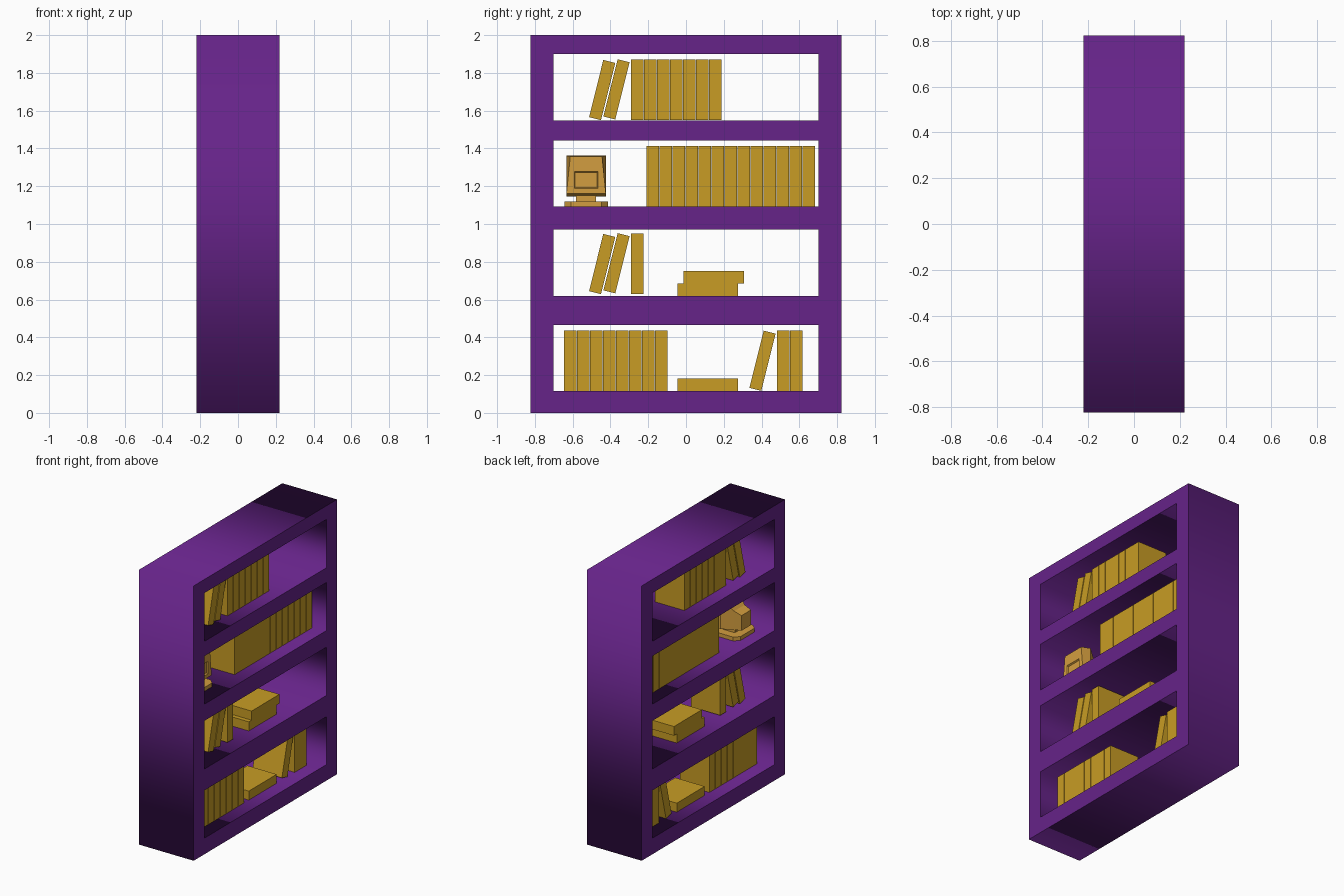
import bpy, bmesh, math
from mathutils import Matrix

if "Cube" in bpy.data.objects:
    bpy.data.objects.remove(bpy.data.objects["Cube"])


def material(name, color):
    m = bpy.data.materials.new(name)
    m.diffuse_color = (*color, 1)
    m.use_nodes = True
    m.node_tree.nodes["Principled BSDF"].inputs["Base Color"].default_value = m.diffuse_color
    return m


PURPLE = material("purple_paint", (0.133, 0.017, 0.25))
OCHRE = material("ochre_cover", (0.58, 0.335, 0.018))
ORANGE = material("orange_plastic", (0.65, 0.34, 0.05))


def add(name, bm, mat):
    bmesh.ops.recalc_face_normals(bm, faces=bm.faces)
    mesh = bpy.data.meshes.new(name)
    bm.to_mesh(mesh)
    bm.free()
    mesh.materials.append(mat)
    ob = bpy.data.objects.new(name, mesh)
    bpy.context.collection.objects.link(ob)
    return ob


def box(name, center, size, mat, tilt=0.0):
    bm = bmesh.new()
    bmesh.ops.create_cube(bm, size=1, matrix=Matrix.Diagonal((*size, 1)))
    ob = add(name, bm, mat)
    ob.location = center
    ob.rotation_euler.x = -math.radians(tilt)
    return ob


def loft(name, sections, mat):
    """Skin a row of matching closed sections and cap both ends."""
    bm = bmesh.new()
    rings = [[bm.verts.new(p) for p in s] for s in sections]
    n = len(rings[0])
    for a, b in zip(rings, rings[1:]):
        for i in range(n):
            j = (i + 1) % n
            bm.faces.new((a[i], a[j], b[j], b[i]))
    bm.faces.new(rings[0])
    bm.faces.new(rings[-1])
    return add(name, bm, mat)


# Case: one rectangular outline with four see-through bays
BAYS = [(0.117, 0.465), (0.62, 0.971), (1.092, 1.442), (1.549, 1.901)]
curve = bpy.data.curves.new("bookcase", 'CURVE')
curve.dimensions = '2D'
curve.fill_mode = 'BOTH'
curve.extrude = 0.22
for w, z0, z1 in [(0.824, 0, 2)] + [(0.702, a, b) for a, b in BAYS]:
    s = curve.splines.new('POLY')
    s.points.add(3)
    for p, (y, z) in zip(s.points, [(-w, z0), (w, z0), (w, z1), (-w, z1)]):
        p.co = (y, z, 0, 1)
    s.use_cyclic_u = True
temp = bpy.data.objects.new("outline", curve)
bpy.context.collection.objects.link(temp)
bpy.context.view_layer.update()
bm = bmesh.new()
bm.from_mesh(temp.to_mesh())
bpy.data.objects.remove(temp)
bmesh.ops.remove_doubles(bm, verts=bm.verts, dist=0.0005)
bm.transform(Matrix(((0, 0, 1, 0), (1, 0, 0, 0), (0, 1, 0, 0), (0, 0, 0, 1))))
add("bookcase", bm, PURPLE)

# Books: upright rows, leaning pairs and flat stacks
THICK, PITCH, HEIGHT, DEPTH = 0.0665, 0.0688, 0.321, 0.237


def upright_row(name, y0, count, z0):
    for i in range(count):
        box(f"{name}_{i + 1}", (0, y0 + THICK / 2 + i * PITCH, z0 + HEIGHT / 2),
            (DEPTH, THICK, HEIGHT), OCHRE)


def leaning(name, y, z):
    box(name, (0, y, z), (DEPTH, 0.065, 0.312), OCHRE, 14)


def flat(name, y, z):
    box(name, (0, y, z), (DEPTH, HEIGHT, 0.0665), OCHRE)


upright_row("bottom_left_book", -0.647, 8, 0.116)
upright_row("bottom_right_book", 0.482, 2, 0.116)
upright_row("second_shelf_book", -0.291, 1, 0.63)
upright_row("third_shelf_book", -0.209, 13, 1.091)
upright_row("top_shelf_book", -0.291, 7, 1.551)
leaning("bottom_leaning_book", 0.405, 0.276)
for shelf, z in (("second", 0.788), ("top", 1.709)):
    leaning(f"{shelf}_leaning_book_1", -0.444, z)
    leaning(f"{shelf}_leaning_book_2", -0.368, z + 0.004)
flat("bottom_flat_book", 0.115, 0.149)
flat("stack_lower_book", 0.115, 0.653)
flat("stack_upper_book", 0.147, 0.719)

# Old desktop monitor: octagonal foot, neck, tapered housing, screen
YC = -0.5285
o, c = 0.115, 0.08
octagon = [(o, -c), (o, c), (c, o), (-c, o), (-o, c), (-o, -c), (-c, -o), (c, -o)]
loft("monitor_foot", [[(x - 0.01, YC + y, z) for x, y in octagon]
                      for z in (1.092, 1.12)], ORANGE)
box("monitor_neck", (-0.01, YC, 1.14), (0.10, 0.106, 0.05), ORANGE)


def section(x, bottom, top, z0, z1):
    return [(x, YC - bottom, z0), (x, YC + bottom, z0),
            (x, YC + top, z1), (x, YC - top, z1)]


loft("monitor_housing", [
    section(-0.115, 0.055, 0.055, 1.15, 1.26),
    section(-0.06, 0.06, 0.06, 1.145, 1.28),
    section(0.02, 0.104, 0.104, 1.145, 1.362),
    section(0.085, 0.104, 0.084, 1.162, 1.358),
    section(0.085, 0.063, 0.063, 1.188, 1.278),
    section(0.075, 0.058, 0.058, 1.194, 1.272)], ORANGE)
